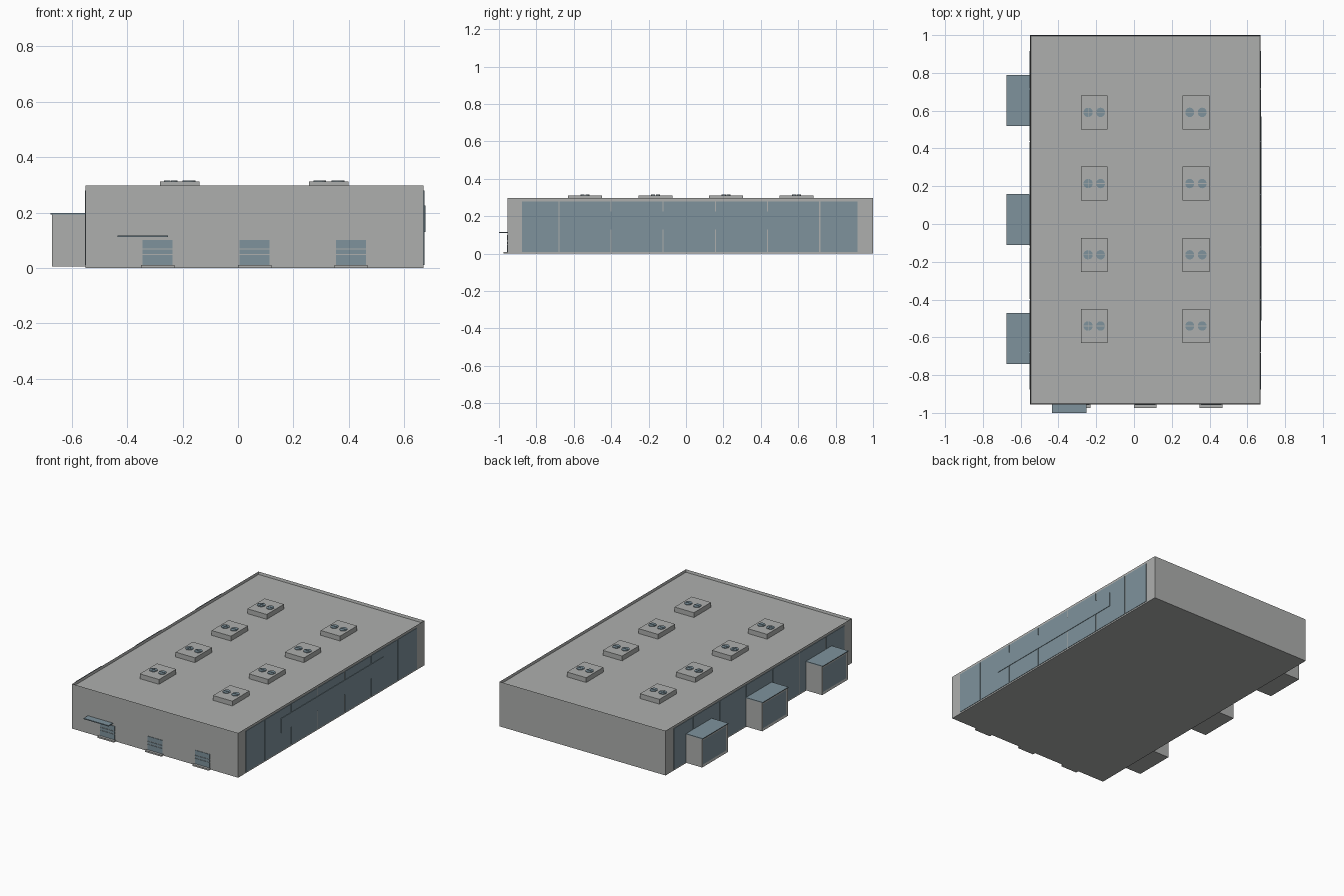
import bpy, bmesh, math
from mathutils import Matrix, Vector

cube = bpy.data.objects.get("Cube")
if cube:
    bpy.data.objects.remove(cube, do_unlink=True)


def material(name, rgb):
    m = bpy.data.materials.new(name)
    m.use_nodes = True
    m.diffuse_color = (*rgb, 1)
    m.node_tree.nodes["Principled BSDF"].inputs["Base Color"].default_value = (*rgb, 1)
    return m


GREY = material("concrete grey", (0.42, 0.43, 0.42))
BLUE = material("slate blue", (0.21, 0.29, 0.335))


def finish(name, bm, mat):
    bmesh.ops.recalc_face_normals(bm, faces=bm.faces)
    me = bpy.data.meshes.new(name)
    bm.to_mesh(me)
    bm.free()
    me.materials.append(mat)
    ob = bpy.data.objects.new(name, me)
    bpy.context.collection.objects.link(ob)
    return ob


def box(name, x, y, z, mat):
    """Box from three (low, high) ranges."""
    centre = Vector([(a + b) / 2 for a, b in (x, y, z)])
    size = [b - a for a, b in (x, y, z)]
    bm = bmesh.new()
    bmesh.ops.create_cube(bm, size=1, matrix=Matrix.Translation(centre) @ Matrix.Diagonal((*size, 1)))
    return finish(name, bm, mat)


def inset_face(ob, direction, rim, depth):
    """Inset and sink the face that looks along direction; return its index."""
    bm = bmesh.new()
    bm.from_mesh(ob.data)
    bm.normal_update()
    face = max(bm.faces, key=lambda f: f.normal.dot(Vector(direction)))
    bmesh.ops.inset_region(bm, faces=[face], thickness=rim, depth=0)
    bmesh.ops.translate(bm, verts=face.verts, vec=-depth * Vector(direction))
    bm.faces.index_update()
    index = face.index
    bm.to_mesh(ob.data)
    bm.free()
    return index


LEFT, RIGHT, FRONT, BACK = -0.55, 0.67, -0.955, 1.0
TOP, ROOF = 0.297, 0.28

# Main hall with a thin parapet around the sunken roof
hall = box("hall", (LEFT, RIGHT), (FRONT, BACK), (0, TOP), GREY)
inset_face(hall, (0, 0, 1), 0.005, TOP - ROOF)

# Glazed walls on both long sides, split by narrow joints
edges = [-0.88] + [-0.68 + 0.279 * i for i in range(6)] + [0.92]
for side, x in (("right", (RIGHT, RIGHT + 0.003)), ("left", (LEFT - 0.003, LEFT))):
    for i, (a, b) in enumerate(zip(edges, edges[1:])):
        box(f"{side}_glazing_{i + 1}", x, (a + 0.003, b - 0.003), (0.01, ROOF), BLUE)

# Long band across the right glazing
box("long_band", (RIGHT, RIGHT + 0.006), (-0.51, 0.57), (0.13, 0.225), BLUE)

# Loading porches on the left wall
for i, y in enumerate((-0.605, 0.025, 0.655)):
    span = (y - 0.135, y + 0.135)
    porch = box(f"porch_{i + 1}", (-0.672, LEFT), span, (0.005, 0.193), GREY)
    gate = inset_face(porch, (-1, 0, 0), 0.02, 0.004)
    porch.data.materials.append(BLUE)
    porch.data.polygons[gate].material_index = 1
    box(f"porch_roof_{i + 1}", (-0.676, LEFT), span, (0.193, 0.198), BLUE)

# Front shutters with louvre gaps, and a low step before each
for i, x in enumerate((-0.29, 0.06, 0.408)):
    for j, z in enumerate(((0.01, 0.046), (0.05, 0.066), (0.07, 0.1))):
        box(f"shutter_{i + 1}_{j + 1}", (x - 0.054, x + 0.054), (FRONT - 0.003, FRONT), z, BLUE)
    box(f"step_{i + 1}", (x - 0.06, x + 0.06), (FRONT - 0.02, FRONT), (0, 0.01), GREY)

# Canopy over the first shutter
box("canopy", (-0.435, -0.252), (-1.0, FRONT), (0.111, 0.117), BLUE)


def fan(name, x, y, parts):
    """Low disc cut into equal sectors with thin gaps between them."""
    bm = bmesh.new()
    sweep = math.tau / parts
    steps = 16 // parts
    for p in range(parts):
        mid = sweep * (p + 0.5)
        ox, oy = x + 0.002 * math.cos(mid), y + 0.002 * math.sin(mid)
        ring = [(ox, oy)] if parts > 2 else []
        for s in range(steps + 1):
            a = sweep * (p + s / steps)
            ring.append((ox + 0.023 * math.cos(a), oy + 0.023 * math.sin(a)))
        face = bm.faces.new([bm.verts.new((*v, 0.312)) for v in ring])
        out = bmesh.ops.extrude_face_region(bm, geom=[face])["geom"]
        top = [v for v in out if isinstance(v, bmesh.types.BMVert)]
        bmesh.ops.translate(bm, verts=top, vec=(0, 0, 0.004))
    finish(name, bm, BLUE)


# Rooftop cooling units with twin fans
for col, x in enumerate((-0.21, 0.328)):
    for row in range(4):
        y = -0.54 + 0.377 * row
        tag = f"{col + 1}_{row + 1}"
        box(f"roof_unit_{tag}", (x - 0.071, x + 0.071), (y - 0.09, y + 0.09), (ROOF, 0.312), GREY)
        fan(f"fan_a_{tag}", x - 0.033, y, 4 if col == 0 else 2)
        fan(f"fan_b_{tag}", x + 0.033, y, 2)
